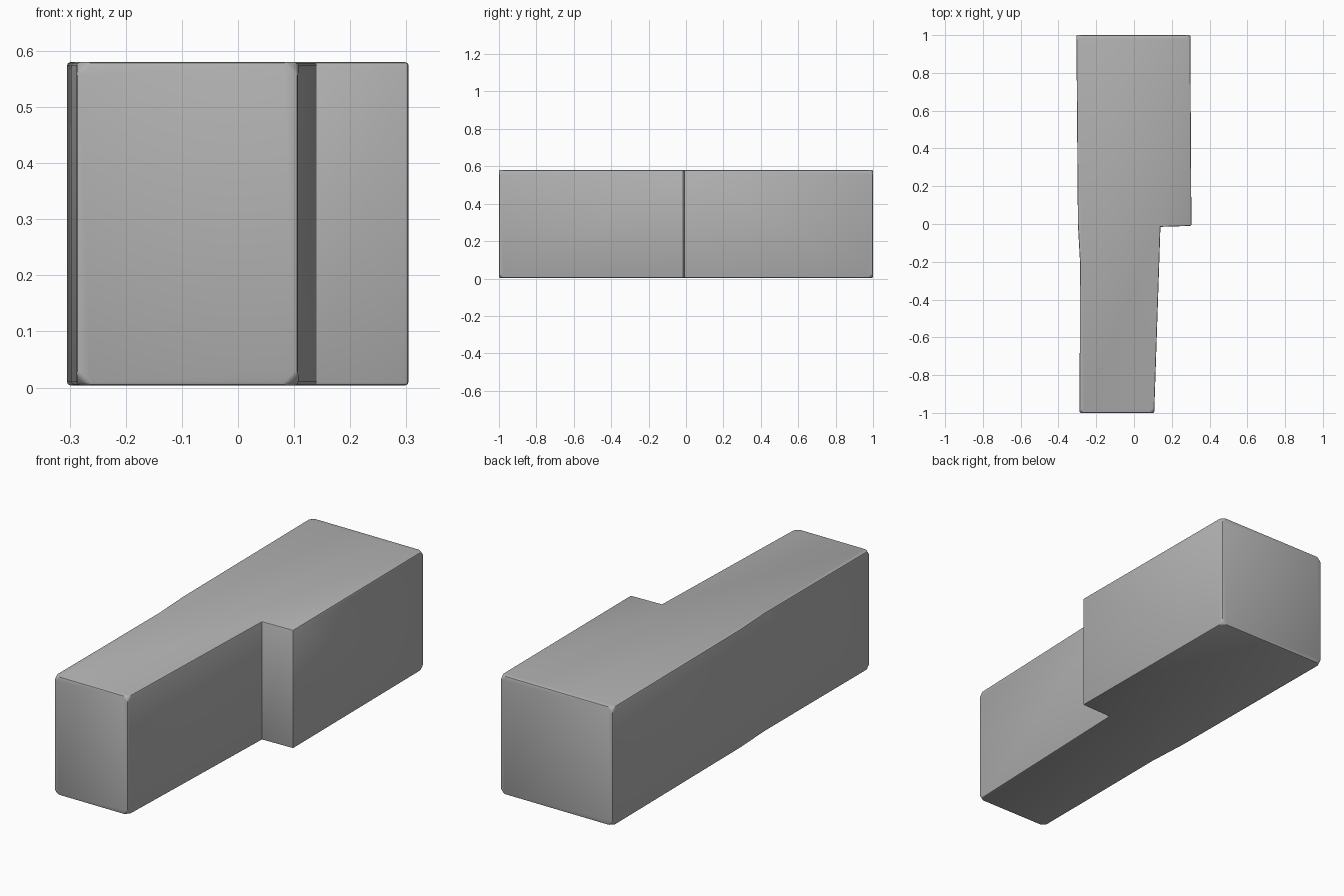
import bpy
import bmesh
from math import radians

cube = bpy.data.objects.get("Cube")
if cube:
    bpy.data.objects.remove(cube, do_unlink=True)

HEIGHT = 0.58

# One plain grey material
grey = bpy.data.materials.new("plain_grey")
grey.use_nodes = True
colour = (0.45, 0.45, 0.45, 1)
grey.diffuse_color = colour
grey.node_tree.nodes["Principled BSDF"].inputs["Base Color"].default_value = colour

# Plan outline: wide rear half, step on the left side, tapered front half
outline = [(-0.305, 1), (-0.297, 0), (-0.286, -0.2), (-0.288, -1),
           (0.107, -1), (0.14, -0.015), (0.304, -0.01), (0.298, 1)]

bm = bmesh.new()
base = bm.faces.new([bm.verts.new((x, y, 0.004)) for x, y in outline])
raised = bmesh.ops.extrude_face_region(bm, geom=[base])["geom"]
for v in raised:
    if isinstance(v, bmesh.types.BMVert):
        v.co.z = HEIGHT
bmesh.ops.recalc_face_normals(bm, faces=bm.faces)

# Clipped corners at both ends
corners = [v for v in bm.verts if abs(v.co.y) > 0.99]
bmesh.ops.bevel(bm, geom=corners, offset=0.022, segments=1,
                affect='VERTICES', profile=0.5)

# Small rounding along all sharp outside edges
sharp = [e for e in bm.edges
         if e.is_convex and e.calc_face_angle(0) > radians(30)]
bmesh.ops.bevel(bm, geom=sharp, offset=0.006, segments=2,
                affect='EDGES', profile=0.5, clamp_overlap=True)

mesh = bpy.data.meshes.new("stepped_block")
bm.to_mesh(mesh)
bm.free()
mesh.materials.append(grey)
block = bpy.data.objects.new("stepped_block", mesh)
bpy.context.collection.objects.link(block)

bpy.context.view_layer.objects.active = block
block.select_set(True)
bpy.ops.object.shade_smooth_by_angle(angle=radians(30))
